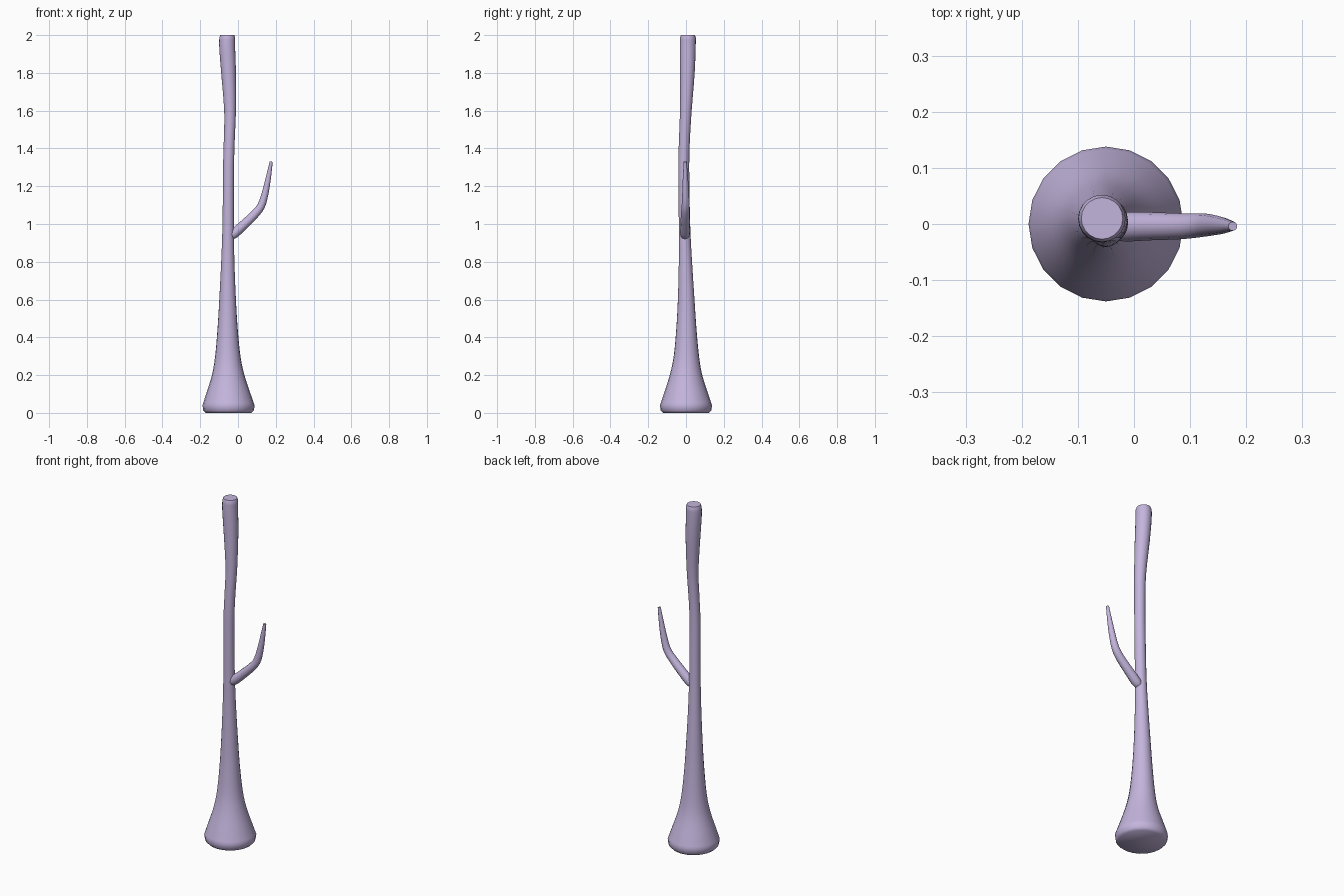
import bpy, bmesh, math
from mathutils import Vector

if "Cube" in bpy.data.objects:
    bpy.data.objects.remove(bpy.data.objects["Cube"])


def catmull(pts, steps):
    """Smooth a list of (x, y, z, radius) stations."""
    p = [Vector(a) for a in pts]
    p = [p[0]] + p + [p[-1]]
    out = []
    for i in range(1, len(p) - 2):
        a, b, c, d = p[i - 1:i + 3]
        for s in range(steps):
            t = s / steps
            out.append(0.5 * (2 * b + (c - a) * t + (2 * a - 5 * b + 4 * c - d) * t ** 2
                              + (3 * b - a - 3 * c + d) * t ** 3))
    return out + [p[-1]]


def tube(name, stations, sides, material, level=False):
    """Loft rings along stations; level keeps every ring horizontal."""
    bm = bmesh.new()
    rings = []
    last = len(stations) - 1
    for i, s in enumerate(stations):
        centre = Vector(s[:3])
        if level:
            u, v = Vector((1, 0, 0)), Vector((0, 1, 0))
        else:
            t = (Vector(stations[min(i + 1, last)][:3])
                 - Vector(stations[max(i - 1, 0)][:3])).normalized()
            v = Vector((0, 1, 0))
            u = v.cross(t).normalized()
            v = t.cross(u)
        rings.append([bm.verts.new(centre + s[3] * (
            u * math.cos(2 * math.pi * k / sides) + v * math.sin(2 * math.pi * k / sides)))
            for k in range(sides)])
    for a, b in zip(rings, rings[1:]):
        for k in range(sides):
            n = (k + 1) % sides
            bm.faces.new((a[k], a[n], b[n], b[k]))
    bm.faces.new(rings[0][::-1])
    bm.faces.new(rings[-1])
    bmesh.ops.recalc_face_normals(bm, faces=bm.faces)
    mesh = bpy.data.meshes.new(name)
    bm.to_mesh(mesh)
    bm.free()
    obj = bpy.data.objects.new(name, mesh)
    bpy.context.collection.objects.link(obj)
    mesh.materials.append(material)
    bpy.ops.object.select_all(action='DESELECT')
    obj.select_set(True)
    bpy.context.view_layer.objects.active = obj
    bpy.ops.object.shade_smooth_by_angle(angle=math.radians(50))
    return obj


bark = bpy.data.materials.new("bark")
bark.diffuse_color = (0.55, 0.46, 0.72, 1)
bark.use_nodes = True
bark.node_tree.nodes["Principled BSDF"].inputs["Base Color"].default_value = bark.diffuse_color

# Trunk: flared rounded foot, slim middle, slightly swollen cut top
foot = [(-0.05, 0, 0.0, 0.122), (-0.05, 0, 0.012, 0.134)]
trunk = [
    (-0.05, 0, 0.04, 0.138), (-0.051, 0, 0.10, 0.118), (-0.052, 0, 0.20, 0.086),
    (-0.054, 0.002, 0.30, 0.067), (-0.055, 0.002, 0.45, 0.053),
    (-0.055, 0.001, 0.60, 0.044), (-0.054, -0.003, 0.80, 0.035),
    (-0.052, -0.008, 1.00, 0.030), (-0.050, -0.012, 1.30, 0.029),
    (-0.046, -0.008, 1.45, 0.029), (-0.042, -0.001, 1.60, 0.031),
    (-0.050, 0.007, 1.80, 0.039), (-0.057, 0.009, 1.93, 0.042),
    (-0.057, 0.010, 1.985, 0.042)]
tube("trunk", foot + [tuple(s) for s in catmull(trunk, 3)] + [(-0.057, 0.010, 2.0, 0.037)],
     20, bark, level=True)

# Side branch: leaves the trunk, bends upward and tapers
branch = [
    (-0.04, -0.005, 0.935, 0.020), (-0.02, -0.005, 0.95, 0.026),
    (0.03, -0.004, 0.995, 0.025), (0.085, -0.004, 1.048, 0.023),
    (0.122, -0.002, 1.095, 0.021), (0.143, -0.002, 1.16, 0.018),
    (0.160, -0.003, 1.24, 0.014), (0.176, -0.004, 1.33, 0.008)]
tube("side_branch", [tuple(s) for s in catmull(branch, 3)], 12, bark)
